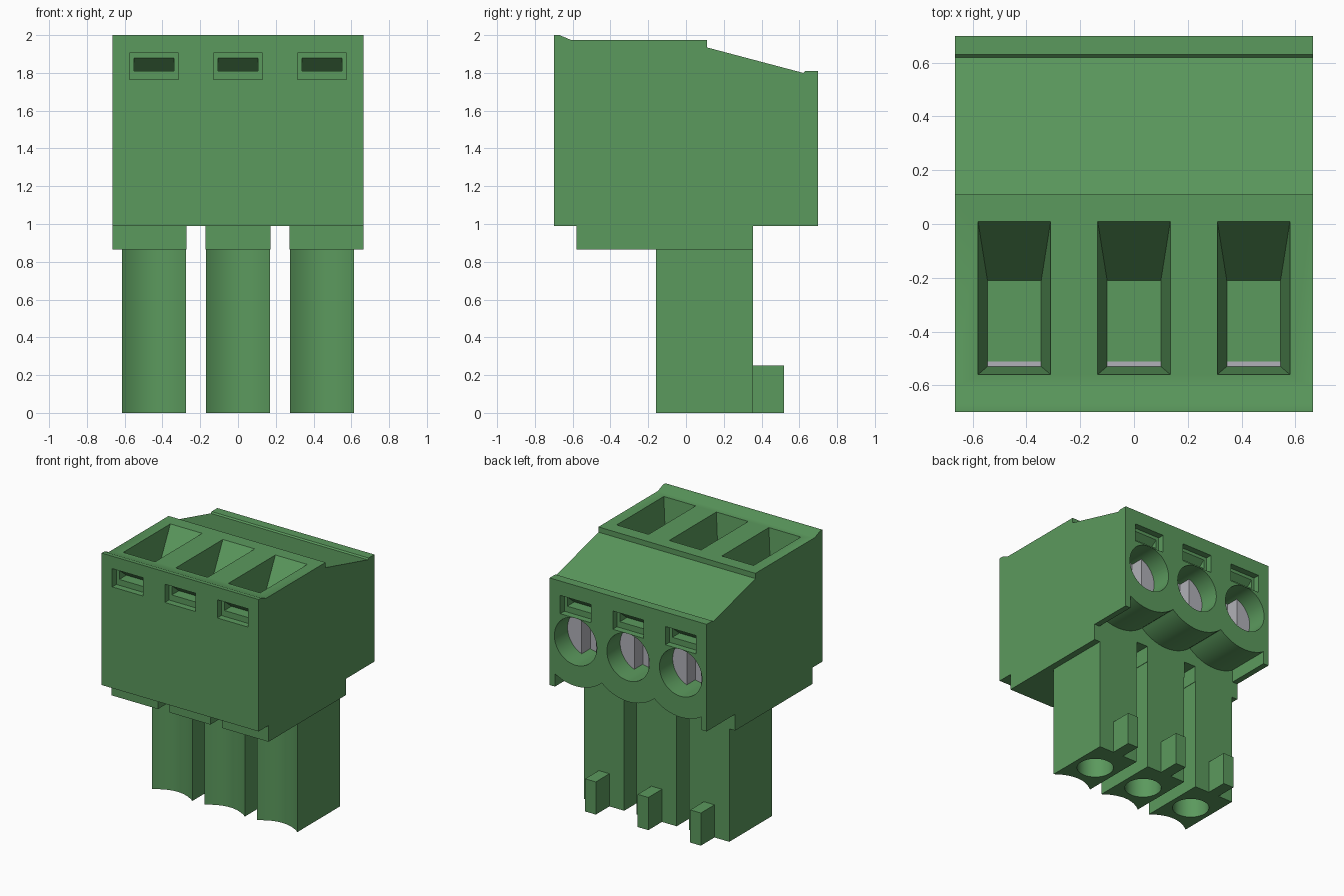
import bpy, bmesh, math

cube = bpy.data.objects.get("Cube")
if cube:
    bpy.data.objects.remove(cube, do_unlink=True)


def material(name, rgb):
    m = bpy.data.materials.new(name)
    m.use_nodes = True
    m.diffuse_color = (*rgb, 1)
    m.node_tree.nodes["Principled BSDF"].inputs["Base Color"].default_value = (*rgb, 1)
    return m


GREEN = material("green plastic", (0.105, 0.32, 0.11))
METAL = material("grey metal", (0.44, 0.44, 0.48))
CENTRES = (-0.445, 0.0, 0.445)
HOLE_Z = 1.38


def loft(name, ring_a, ring_b, mat=GREEN):
    """Closed solid between two rings with the same number of points."""
    bm = bmesh.new()
    a = [bm.verts.new(p) for p in ring_a]
    b = [bm.verts.new(p) for p in ring_b]
    bm.faces.new(a)
    bm.faces.new(b)
    for i in range(len(a)):
        j = (i + 1) % len(a)
        bm.faces.new((a[i], a[j], b[j], b[i]))
    bmesh.ops.recalc_face_normals(bm, faces=bm.faces)
    me = bpy.data.meshes.new(name)
    bm.to_mesh(me)
    bm.free()
    me.materials.append(mat)
    ob = bpy.data.objects.new(name, me)
    bpy.context.collection.objects.link(ob)
    return ob


def prism(name, pts, axis, lo, hi, mat=GREEN):
    """Extrude a 2D outline along x (pts = y,z), y (pts = x,z) or z (pts = x,y)."""
    def ring(t):
        return [{"x": (t, u, v), "y": (u, t, v), "z": (u, v, t)}[axis] for u, v in pts]
    return loft(name, ring(lo), ring(hi), mat)


def rect(u0, u1, v0, v1):
    return [(u0, v0), (u1, v0), (u1, v1), (u0, v1)]


def box(name, x0, x1, y0, y1, z0, z1, mat=GREEN):
    return prism(name, rect(x0, x1, y0, y1), "z", z0, z1, mat)


def circle(u, v, r, n=48):
    return [(u + r * math.cos(2 * math.pi * i / n), v + r * math.sin(2 * math.pi * i / n))
            for i in range(n)]


def cut(ob, cutter):
    mod = ob.modifiers.new("cut", "BOOLEAN")
    mod.operation = "DIFFERENCE"
    mod.solver = "EXACT"
    mod.object = cutter
    bpy.context.view_layer.objects.active = ob
    bpy.ops.object.modifier_apply(modifier=mod.name)
    bpy.data.objects.remove(cutter, do_unlink=True)


def smooth(ob):
    bpy.ops.object.select_all(action="DESELECT")
    ob.select_set(True)
    bpy.context.view_layer.objects.active = ob
    bpy.ops.object.shade_smooth_by_angle(angle=math.radians(30))


# Housing with a sloped top
housing = prism("housing", [
    (-0.70, 0.99), (-0.70, 2.0), (-0.67, 2.0), (-0.61, 1.975), (0.11, 1.975),
    (0.11, 1.935), (0.62, 1.80), (0.63, 1.81), (0.70, 1.81), (0.70, 0.99)],
    "x", -0.665, 0.665)

# Scalloped recess under the back wall, following the wire holes
outline = [(-0.62, 0.9)]
for c in CENTRES:
    d0 = -0.175 if c < 0 else -0.2225
    d1 = 0.175 if c > 0 else 0.2225
    for i in range(25 if c > 0 else 24):
        d = d0 + (d1 - d0) * i / 24
        outline.append((c + d, HOLE_Z - math.sqrt(0.34 ** 2 - d * d)))
outline.append((0.62, 0.9))
cut(housing, prism("recess_cutter", outline, "y", 0.355, 0.8))

WELL_TOP, WELL_FLOOR = 1.975, 1.66
for c in CENTRES:
    # Tapered screw well, carried slightly past the top surface
    def well_ring(t):
        hw = 0.135 - 0.035 * t
        y0, y1 = -0.56 + 0.03 * t, 0.01 - 0.22 * t
        z = WELL_TOP + (WELL_FLOOR - WELL_TOP) * t
        return [(x, y, z) for x, y in rect(c - hw, c + hw, y0, y1)]
    cut(housing, loft("well_cutter", well_ring(-0.1), well_ring(1)))
    # Round wire hole
    cut(housing, prism("hole_cutter", circle(c, HOLE_Z, 0.18), "y", 0.42, 0.8))
    # Test slots, front and back: shallow frame and a wedge with a sloping ceiling
    for side, z in ((-1, 1.765), (1, 1.56)):
        cut(housing, prism("frame_cutter", rect(c - 0.13, c + 0.13, z, z + 0.14),
                           "y", side * 0.65, side * 0.8))
        wedge = [(side * 0.67, z + 0.045), (side * 0.67, z + 0.115),
                 (side * 0.65, z + 0.115), (side * 0.565, z + 0.045)]
        cut(housing, prism("wedge_cutter", wedge, "x", c - 0.105, c + 0.105))
smooth(housing)

for n, c in zip(("right", "middle", "left"), CENTRES):
    # Collar step below the housing
    x0 = -0.665 if c < 0 else c - 0.173
    x1 = 0.665 if c > 0 else c + 0.173
    box(n + "_collar", x0, x1, -0.58, 0.355, 0.865, 0.99)

    # Plug column with a concave front and a contact socket
    front = [(c - 0.17 + 0.34 * i / 16,
              -0.16 + 0.065 * (1 - ((i - 8) / 8) ** 2)) for i in range(17)]
    column = prism(n + "_column", front + [(c + 0.17, 0.355), (c - 0.17, 0.355)],
                   "z", 0, 0.865)
    cut(column, prism("socket_cutter", circle(c, 0.10, 0.13), "z", -0.1, 0.6))
    smooth(column)

    # Coding tab on the back of the column
    box(n + "_tab", c - 0.045, c + 0.045, 0.355, 0.52, 0, 0.25)

    # Metal clamp behind the wire hole: two jaws and a back plate
    for s, label in ((-1, "right"), (1, "left")):
        xa, xb = sorted((c + s * 0.06, c + s * 0.19))
        box(n + "_clamp_jaw_" + label, xa, xb, 0.435, 0.54, 1.19, 1.57, METAL)
    box(n + "_clamp_plate", c - 0.19, c + 0.19, 0.40, 0.437, 1.19, 1.57, METAL)

    # Thin metal strip on the well floor
    box(n + "_well_strip", c - 0.10, c + 0.10, -0.53, -0.512,
        WELL_FLOOR - 0.002, WELL_FLOOR + 0.005, METAL)
